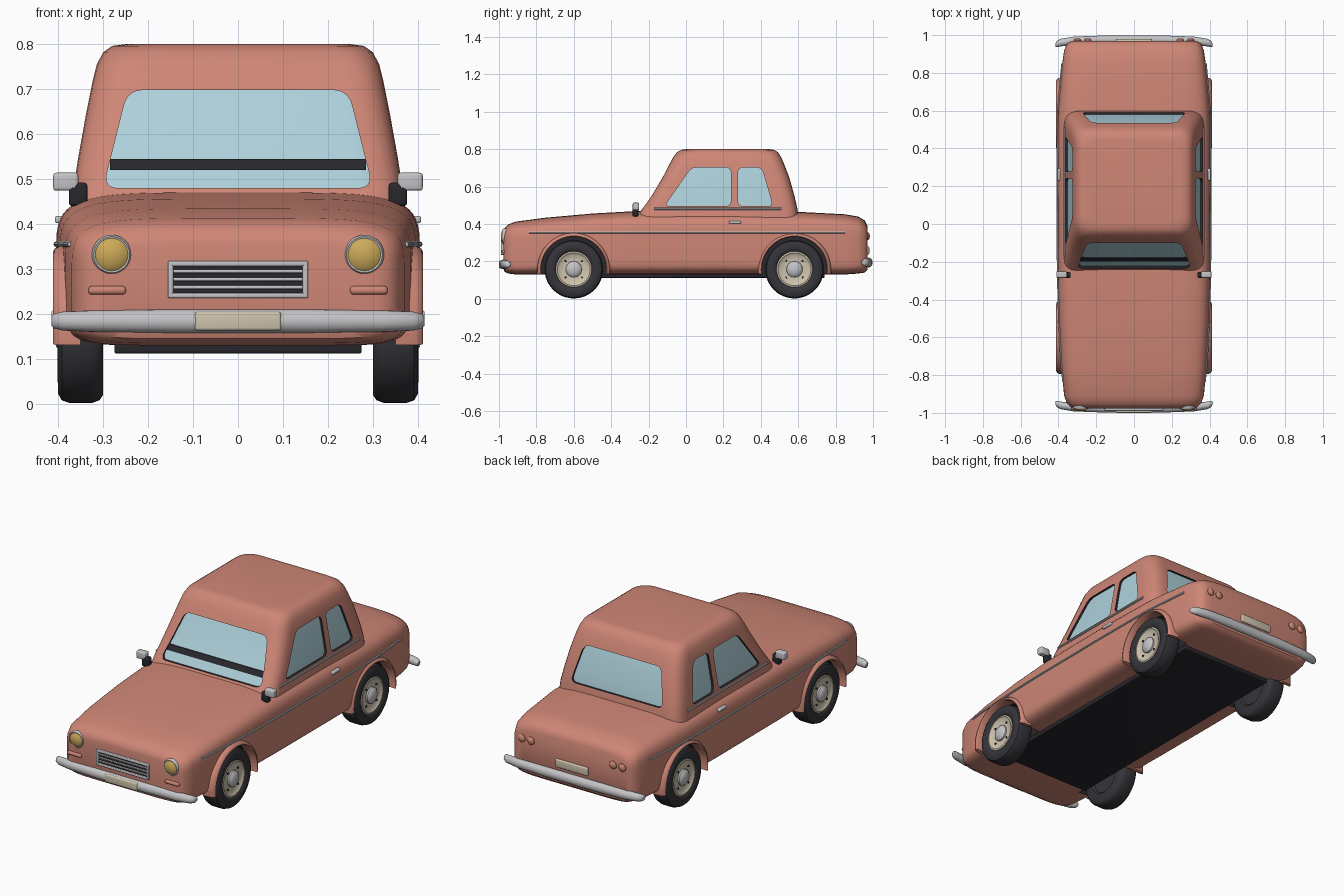
import bpy, bmesh, math
from mathutils import Vector

if "Cube" in bpy.data.objects:
    bpy.data.objects.remove(bpy.data.objects["Cube"], do_unlink=True)


def material(name, r, g, b, rough=0.5):
    m = bpy.data.materials.new(name)
    m.use_nodes = True
    m.diffuse_color = (r, g, b, 1)
    node = next(n for n in m.node_tree.nodes if n.type == 'BSDF_PRINCIPLED')
    node.inputs["Base Color"].default_value = (r, g, b, 1)
    node.inputs["Roughness"].default_value = rough
    return m


PAINT = material("salmon paint", 0.62, 0.24, 0.18)
GLASS = material("pale blue glass", 0.42, 0.63, 0.70)
DARK = material("black trim", 0.02, 0.02, 0.026)
RUBBER = material("tyre rubber", 0.035, 0.035, 0.042)
CHROME = material("chrome", 0.55, 0.55, 0.57)
CREAM = material("cream", 0.62, 0.55, 0.42)
AMBER = material("amber lamp", 0.60, 0.40, 0.10)


def finish(name, bm, *mats, index=0, angle=40):
    bmesh.ops.recalc_face_normals(bm, faces=bm.faces)
    me = bpy.data.meshes.new(name)
    for f in bm.faces:
        f.material_index = index
    bm.to_mesh(me)
    bm.free()
    for m in mats:
        me.materials.append(m)
    ob = bpy.data.objects.new(name, me)
    bpy.context.collection.objects.link(ob)
    smooth(ob, angle)
    return ob


def smooth(ob, angle=40):
    bpy.ops.object.select_all(action='DESELECT')
    ob.select_set(True)
    bpy.context.view_layer.objects.active = ob
    bpy.ops.object.shade_smooth_by_angle(angle=math.radians(angle))


def loft(name, rings, *mats, **kw):
    """Skin a list of equal closed rings and cap both ends."""
    bm = bmesh.new()
    vs = [[bm.verts.new(p) for p in ring] for ring in rings]
    n = len(vs[0])
    for a, b in zip(vs, vs[1:]):
        for i in range(n):
            j = (i + 1) % n
            bm.faces.new((a[i], a[j], b[j], b[i]))
    bm.faces.new(vs[0])
    bm.faces.new(vs[-1])
    return finish(name, bm, *mats, **kw)


def lathe(name, profile, centre, axis, mat, sign=1, seg=40):
    """Turn (offset, radius) pairs about the x or y axis."""
    rings = []
    for d, r in profile:
        ring = []
        for k in range(seg):
            t = math.tau * k / seg
            u, v = max(r, 0.001) * math.cos(t), max(r, 0.001) * math.sin(t)
            p = Vector((d * sign, u, v)) if axis == 'x' else Vector((u, d * sign, v))
            ring.append(p + Vector(centre))
        rings.append(ring)
    return loft(name, rings, mat)


def box(name, lo, hi, mat, bevel=0.005):
    bm = bmesh.new()
    bmesh.ops.create_cube(bm, size=1)
    for v in bm.verts:
        v.co = [(a + b) / 2 + c * (b - a) for a, b, c in zip(lo, hi, v.co)]
    if bevel:
        bmesh.ops.bevel(bm, geom=bm.edges[:], offset=bevel, segments=3, profile=0.5, affect='EDGES')
    return finish(name, bm, mat)


def rounded(points, r, steps=6):
    """Round the corners of a 2D polygon."""
    out = []
    pts = [Vector(p) for p in points]
    for i, p in enumerate(pts):
        a = p + (pts[i - 1] - p).normalized() * r
        b = p + (pts[(i + 1) % len(pts)] - p).normalized() * r
        for k in range(steps + 1):
            t = k / steps
            out.append(a * (1 - t) ** 2 + p * (2 * t * (1 - t)) + b * t * t)
    return out


def cut(ob, cutters):
    for c in cutters:
        c.hide_render = True
        mod = ob.modifiers.new("cut", 'BOOLEAN')
        mod.operation, mod.solver, mod.object = 'DIFFERENCE', 'EXACT', c
        bpy.context.view_layer.objects.active = ob
        bpy.ops.object.modifier_apply(modifier=mod.name)
        bpy.data.objects.remove(c, do_unlink=True)
    smooth(ob)


# Lower body: stations of (y, half width, bottom, top)
STATIONS = [(-0.976, 0.31, 0.16, 0.355), (-0.97, 0.335, 0.145, 0.378), (-0.95, 0.355, 0.135, 0.398),
            (-0.91, 0.37, 0.13, 0.413), (-0.75, 0.385, 0.13, 0.434), (-0.5, 0.397, 0.13, 0.456),
            (-0.25, 0.403, 0.13, 0.47), (0.2, 0.405, 0.13, 0.472), (0.6, 0.402, 0.13, 0.465),
            (0.85, 0.38, 0.13, 0.452), (0.92, 0.37, 0.135, 0.44), (0.955, 0.355, 0.14, 0.42),
            (0.97, 0.33, 0.155, 0.39)]


def section(y, w, zb, zt, n=64):
    ring, mid, h = [], (zb + zt) / 2, (zt - zb) / 2
    for k in range(n):
        t = math.tau * (k + 0.5) / n
        c, s = math.cos(t), math.sin(t)
        e = 0.4 if s > 0 else 0.25
        ring.append((math.copysign(abs(c) ** e, c) * w, y, mid + math.copysign(abs(s) ** e, s) * h))
    return ring


def side_x(y, z):
    for a, b in zip(STATIONS, STATIONS[1:]):
        if a[0] <= y <= b[0]:
            t = (y - a[0]) / (b[0] - a[0])
            _, w, zb, zt = [p + (q - p) * t for p, q in zip(a, b)]
            return w * (1 - abs((2 * z - zb - zt) / (zt - zb)) ** 5) ** 0.2


WHEEL_Y, WHEEL_Z = (-0.60, 0.58), 0.158
body = loft("lower_body", [section(*s) for s in STATIONS], PAINT, DARK)
wells = []
for y in WHEEL_Y:
    for s in (1, -1):
        c = lathe("well_cutter", [(0.28, 0.176), (0.5, 0.176)], (0, y, WHEEL_Z), 'x', PAINT, s, 48)
        c.data.materials.append(DARK)
        for f in c.data.polygons:
            f.material_index = 1
        wells.append(c)
cut(body, wells)
box("floor_pan", (-0.275, -0.72, 0.112), (0.275, 0.74, 0.15), DARK)

# Cabin: rings of (z, front y, back y, half width)
CABIN = [(0.42, -0.275, 0.603, 0.372), (0.48, -0.235, 0.596, 0.366), (0.55, -0.185, 0.58, 0.355),
         (0.65, -0.125, 0.552, 0.337), (0.72, -0.088, 0.525, 0.323), (0.755, -0.07, 0.51, 0.314),
         (0.782, -0.05, 0.493, 0.30), (0.796, -0.028, 0.472, 0.28), (0.80, 0.0, 0.445, 0.25)]


def cabin_rings(stations, d):
    return [[(p.x, p.y, z) for p in rounded([(-w + d, f + d), (w - d, f + d), (w - d, b - d), (-w + d, b - d)], 0.085)]
            for z, f, b, w in stations]


def window(outline, r, place, ends):
    pts = rounded(outline, r)
    return loft("window_cutter", [[place(p, e) for p in pts] for e in ends], PAINT, DARK, index=1)


def along_y(p, e):
    return (p.x, e, p.y)


def along_x(p, e):
    return (e, p.x, p.y)


cabin = loft("cabin", cabin_rings(CABIN, 0), PAINT, DARK)
cut(cabin, [
    window([(-0.30, 0.48), (0.30, 0.48), (0.245, 0.698), (-0.245, 0.698)], 0.035, along_y, (-0.5, 0.15)),
    window([(-0.275, 0.50), (0.275, 0.50), (0.23, 0.692), (-0.23, 0.692)], 0.035, along_y, (0.35, 0.8)),
    window([(-0.115, 0.495), (0.24, 0.495), (0.24, 0.702), (0.03, 0.702)], 0.03, along_x, (-0.6, 0.6)),
    window([(0.278, 0.495), (0.465, 0.495), (0.405, 0.702), (0.278, 0.702)], 0.03, along_x, (-0.6, 0.6))])
loft("window_glass", cabin_rings(CABIN[:6], 0.012), GLASS)
loft("windscreen_strip", [[(x, y, z) for y, z in ((-0.199, 0.52), (-0.181, 0.545), (-0.17, 0.545), (-0.188, 0.52))]
                          for x in (-0.285, 0.285)], DARK)

# Wheels, arches, side trim, mirrors
TYRE = [(0.31, 0), (0.31, 0.085), (0.30, 0.095), (0.30, 0.138), (0.308, 0.15), (0.325, 0.156),
        (0.375, 0.156), (0.392, 0.15), (0.40, 0.136), (0.401, 0.108), (0.392, 0.095), (0.38, 0.09), (0.38, 0)]
HUB = [(0.375, 0.098), (0.395, 0.096), (0.397, 0.088), (0.389, 0.078), (0.387, 0.05), (0.387, 0)]
CAP = [(0.38, 0.044), (0.395, 0.042), (0.404, 0.032), (0.409, 0.016), (0.41, 0)]


def strip(name, s, path, r, mat):
    loft(name, [[(s * (x + r * math.cos(t)), y, z + r * math.sin(t))
                 for t in (math.tau * k / 8 for k in range(8))] for x, y, z in path], mat)


for s, side in ((1, "left"), (-1, "right")):
    for y, end in zip(WHEEL_Y, ("front", "rear")):
        tag = f"{end}_{side}"
        c = (0, y, WHEEL_Z)
        lathe("tyre_" + tag, TYRE, c, 'x', RUBBER, s, 48)
        lathe("wheel_disc_" + tag, HUB, c, 'x', CREAM, s)
        lathe("hub_cap_" + tag, CAP, c, 'x', CHROME, s, 24)
        for k in range(4):
            a = math.radians(45 + 90 * k)
            lathe("wheel_nut_" + tag, [(0.38, 0.006), (0.393, 0.005)],
                  (0, y + 0.062 * math.cos(a), WHEEL_Z + 0.062 * math.sin(a)), 'x', DARK, s, 8)
        arch = []
        for k in range(33):
            a = math.radians(-8 + 196 * k / 32)
            arch.append([(s * x, y + r * math.cos(a), WHEEL_Z + r * math.sin(a)) for x, r in
                         ((0.35, 0.173), (0.406, 0.173), (0.412, 0.178), (0.408, 0.187), (0.395, 0.194), (0.35, 0.198))])
        loft("arch_" + tag, arch, PAINT)
    ys = [-0.84 + 1.69 * k / 40 for k in range(41)]
    strip("side_trim_" + side, s, [(side_x(y, 0.355), y, 0.355) for y in ys], 0.006, CHROME)
    strip("belt_trim_" + side, s, [(0.367, y, 0.481) for y in (-0.17, 0.51)], 0.006, CHROME)
    x = side_x(0.26, 0.41)
    box("door_handle_" + side, (min(s * (x - 0.01), s * (x + 0.012)), 0.23, 0.402),
        (max(s * (x - 0.01), s * (x + 0.012)), 0.295, 0.418), CHROME)
    for nm, x0, x1, y0, y1, z0, z1, m in (("mirror_", 0.355, 0.411, -0.285, -0.25, 0.474, 0.514, CHROME),
                                          ("mirror_stem_", 0.335, 0.376, -0.285, -0.255, 0.44, 0.492, DARK)):
        box(nm + side, (min(s * x0, s * x1), y0, z0), (max(s * x0, s * x1), y1, z1), m, 0.007)
    # Lamps
    lathe("headlamp_ring_" + side, [(0.92, 0.044), (0.974, 0.044), (0.98, 0.04), (0.978, 0.035)],
          (s * 0.281, 0, 0.332), 'y', CHROME, -1)
    lathe("headlamp_" + side, [(0.95, 0.037), (0.978, 0.037), (0.985, 0.028), (0.989, 0.012), (0.99, 0)],
          (s * 0.281, 0, 0.332), 'y', AMBER, -1)
    box("front_marker_" + side, (s * 0.291 - 0.042, -0.986, 0.243), (s * 0.291 + 0.042, -0.95, 0.262), PAINT, 0.008)
    for x in (0.245, 0.3):
        lathe("tail_lamp_" + side, [(0.94, 0.021), (0.974, 0.021), (0.981, 0.014), (0.983, 0)],
              (s * x, 0, 0.335), 'y', PAINT, 1, 24)

# Bumpers and number plates
BUMPER = [(0.415, 0.948, 0.010, 0.010), (0.41, 0.952, 0.016, 0.016), (0.39, 0.96, 0.021, 0.02),
          (0.32, 0.97, 0.024, 0.022), (0.16, 0.976, 0.026, 0.022)]
for s, name, z in ((-1, "front_bumper", 0.184), (1, "rear_bumper", 0.194)):
    stations = BUMPER + [(-x, y, h, d) for x, y, h, d in reversed(BUMPER)]
    loft(name, [[(x, s * (y + d * math.cos(t)), z + h * math.sin(t)) for t in (math.tau * k / 20 for k in range(20))]
                for x, y, h, d in stations], CHROME)
box("front_plate", (-0.096, -1.0, 0.163), (0.096, -0.97, 0.205), CREAM, 0.006)
box("rear_plate", (-0.096, 0.95, 0.236), (0.096, 0.98, 0.28), CREAM, 0.006)

# Grille
box("grille_back", (-0.15, -0.98, 0.24), (0.15, -0.95, 0.312), DARK, 0)
for z in (0.241, 0.312):
    box("grille_frame", (-0.156, -0.99, z - 0.006), (0.156, -0.96, z + 0.006), CHROME, 0.004)
for x in (-0.15, 0.15):
    box("grille_frame_side", (x - 0.006, -0.99, 0.236), (x + 0.006, -0.96, 0.317), CHROME, 0.004)
for z in (0.259, 0.277, 0.295):
    box("grille_bar", (-0.148, -0.986, z - 0.004), (0.148, -0.965, z + 0.004), CHROME, 0.003)
